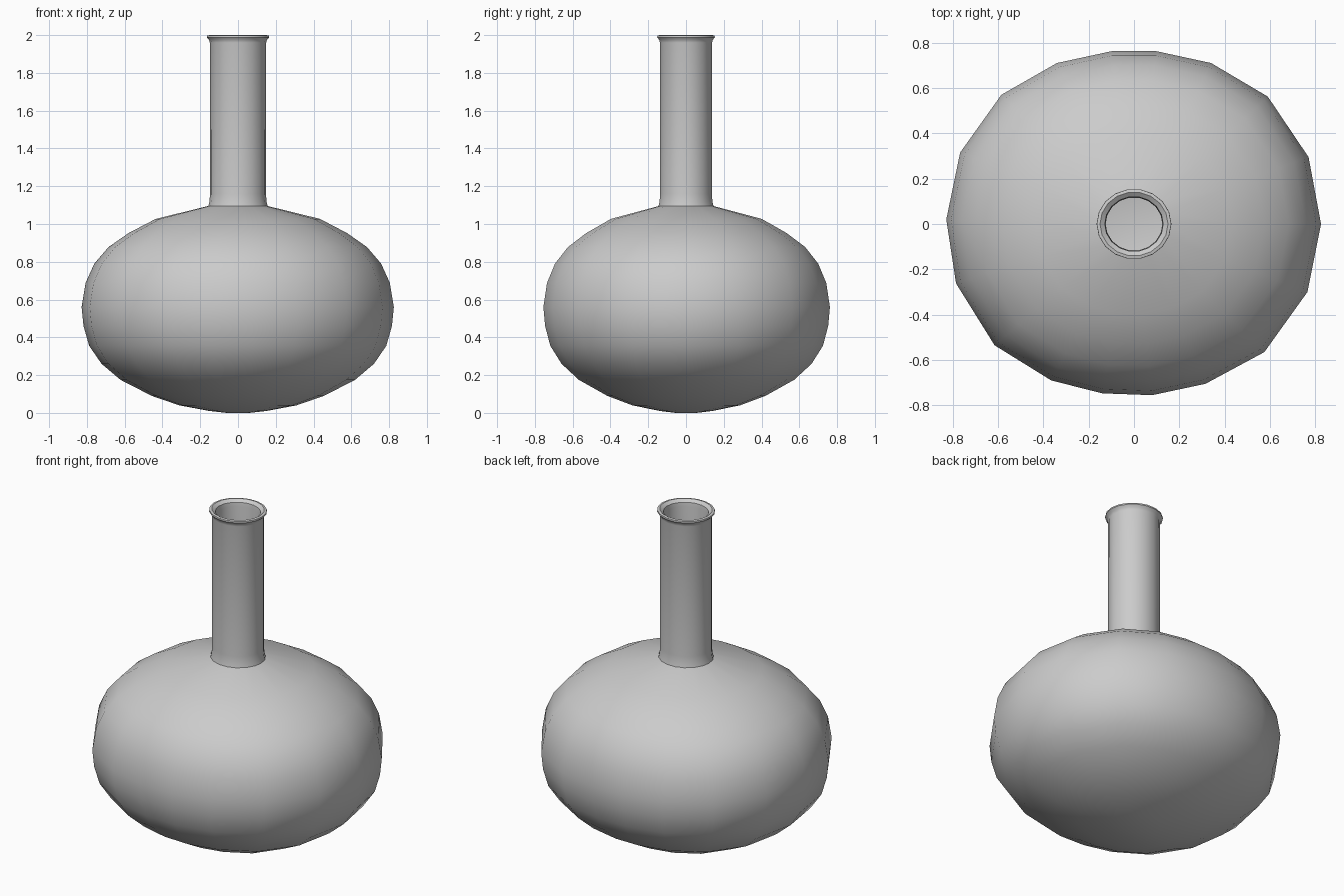
import bpy, bmesh, math

if "Cube" in bpy.data.objects:
    bpy.data.objects.remove(bpy.data.objects["Cube"])

# Slightly irregular oval cross-section of the belly (18 sides)
OVAL = [(.825, 0), (.77, .295), (.59, .562), (.34, .71), (.10, .762),
        (-.10, .762), (-.34, .71), (-.585, .57), (-.767, .315), (-.828, .02),
        (-.785, -.262), (-.615, -.535), (-.365, -.69), (-.14, -.747),
        (.08, -.755), (.315, -.705), (.575, -.565), (.765, -.30)]
UNIT = [(x / .825, y / .825) for x, y in OVAL]
# Neck section: plain ellipse, same side count
NECK = [(math.cos(2 * math.pi * i / 18), .94 * math.sin(2 * math.pi * i / 18))
        for i in range(18)]


def loft(name, section, profile, cap=False):
    """Stack scaled copies of a section along (radius, z) and skin them."""
    bm = bmesh.new()
    rings = [[bm.verts.new((x * r, y * r, z)) for x, y in section]
             for r, z in profile]
    n = len(section)
    for a, b in zip(rings, rings[1:]):
        for i in range(n):
            j = (i + 1) % n
            bm.faces.new((a[i], a[j], b[j], b[i]))
    if cap:
        bm.faces.new(rings[0][::-1])
    mesh = bpy.data.meshes.new(name)
    bm.to_mesh(mesh)
    bm.free()
    ob = bpy.data.objects.new(name, mesh)
    bpy.context.collection.objects.link(ob)
    bpy.ops.object.select_all(action='DESELECT')
    ob.select_set(True)
    bpy.context.view_layer.objects.active = ob
    bpy.ops.object.shade_smooth_by_angle(angle=math.radians(40))
    return ob


# Round belly, open under the neck
loft("flask_belly", UNIT, [
    (.06, 0), (.15, .01), (.31, .04), (.455, .09), (.62, .175), (.72, .26),
    (.785, .355), (.815, .46), (.825, .56), (.804, .688), (.758, .79),
    (.683, .878), (.577, .952), (.434, 1.027), (.15, 1.097)], cap=True)

# Tall neck with flared base, rolled lip and inner wall
loft("flask_neck", NECK, [
    (.157, 1.095), (.151, 1.12), (.148, 1.16), (.149, 1.96), (.153, 1.975),
    (.165, 1.988), (.164, 1.997), (.15, 2.0), (.129, 1.985), (.126, 1.96),
    (.125, 1.10)])
